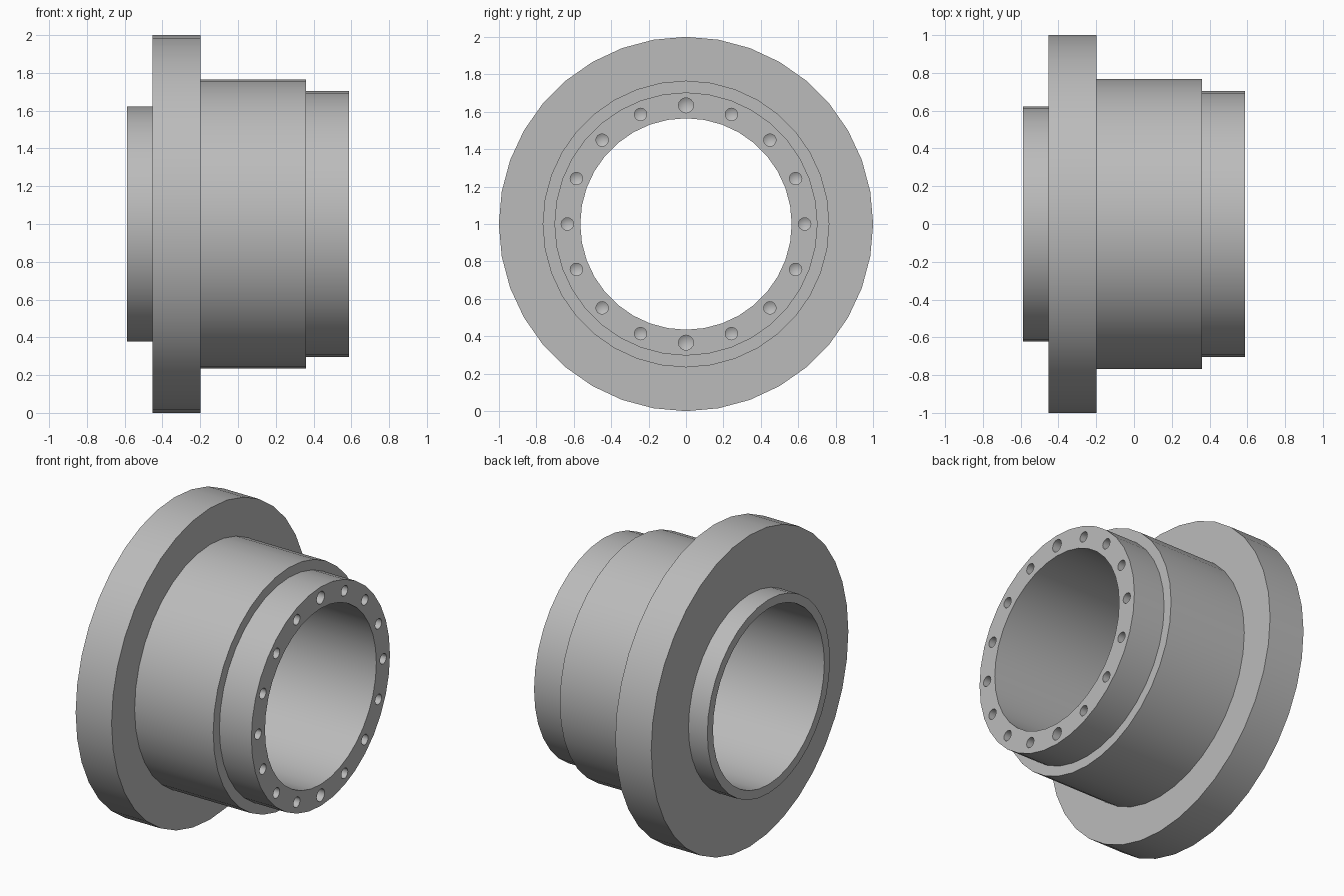
import bpy, bmesh, math
from mathutils import Matrix, Vector

cube = bpy.data.objects.get("Cube")
if cube:
    bpy.data.objects.remove(cube, do_unlink=True)

steel = bpy.data.materials.new("grey_steel")
steel.use_nodes = True
colour = (0.5, 0.5, 0.5, 1)
steel.diffuse_color = colour
steel.node_tree.nodes["Principled BSDF"].inputs["Base Color"].default_value = colour

CENTRE = Vector((0, 0, 1))
BORE, END = 0.565, 0.587


def lathe(bm, profile, origin, segments):
    """Revolve an (x, radius) profile about the x axis through origin."""
    verts = [bm.verts.new(origin + Vector((x, 0, r))) for x, r in profile]
    edges = [bm.edges.new(pair) for pair in zip(verts, verts[1:])]
    bmesh.ops.spin(bm, geom=verts + edges, cent=origin, axis=(1, 0, 0),
                   angle=math.tau, steps=segments, use_duplicate=False)
    bmesh.ops.remove_doubles(bm, verts=bm.verts, dist=1e-4)


def make_object(name, bm):
    bmesh.ops.recalc_face_normals(bm, faces=bm.faces)
    mesh = bpy.data.meshes.new(name)
    bm.to_mesh(mesh)
    bm.free()
    mesh.materials.append(steel)
    obj = bpy.data.objects.new(name, mesh)
    bpy.context.collection.objects.link(obj)
    return obj


# Flanged hub: spigot, flange, body, bolting end and through bore
steps = [(-END, -0.453, 0.622), (-0.453, -0.198, 1.0),
         (-0.198, 0.36, 0.766), (0.36, END, 0.703)]
profile = [(-END, BORE)]
for start, stop, radius in steps:
    profile += [(start, radius), (stop, radius)]
profile += [(END, BORE), (-END, BORE)]
bm = bmesh.new()
lathe(bm, profile, CENTRE, 36)
hub = make_object("flanged_hub", bm)

# Ring of drilled holes with conical bottoms, larger at top and bottom
bm = bmesh.new()
for i in range(16):
    radius = 0.04 if i % 8 == 0 else 0.033
    offset = Matrix.Rotation(math.tau * i / 16, 3, 'X') @ Vector((0, 0, 0.634))
    drill = [(END + 0.05, 0), (END + 0.05, radius),
             (END - 0.15, radius), (END - 0.15 - radius * 0.6, 0)]
    lathe(bm, drill, CENTRE + offset, 16)
drills = make_object("hole_cutter", bm)
drills.hide_render = True

bpy.context.view_layer.objects.active = hub
hub.select_set(True)
cut = hub.modifiers.new("bolt_holes", 'BOOLEAN')
cut.object = drills
cut.solver = 'EXACT'
bpy.ops.object.modifier_apply(modifier=cut.name)
bpy.data.objects.remove(drills, do_unlink=True)

bpy.ops.object.select_all(action='DESELECT')
hub.select_set(True)
bpy.ops.object.shade_smooth_by_angle(angle=math.radians(30))
